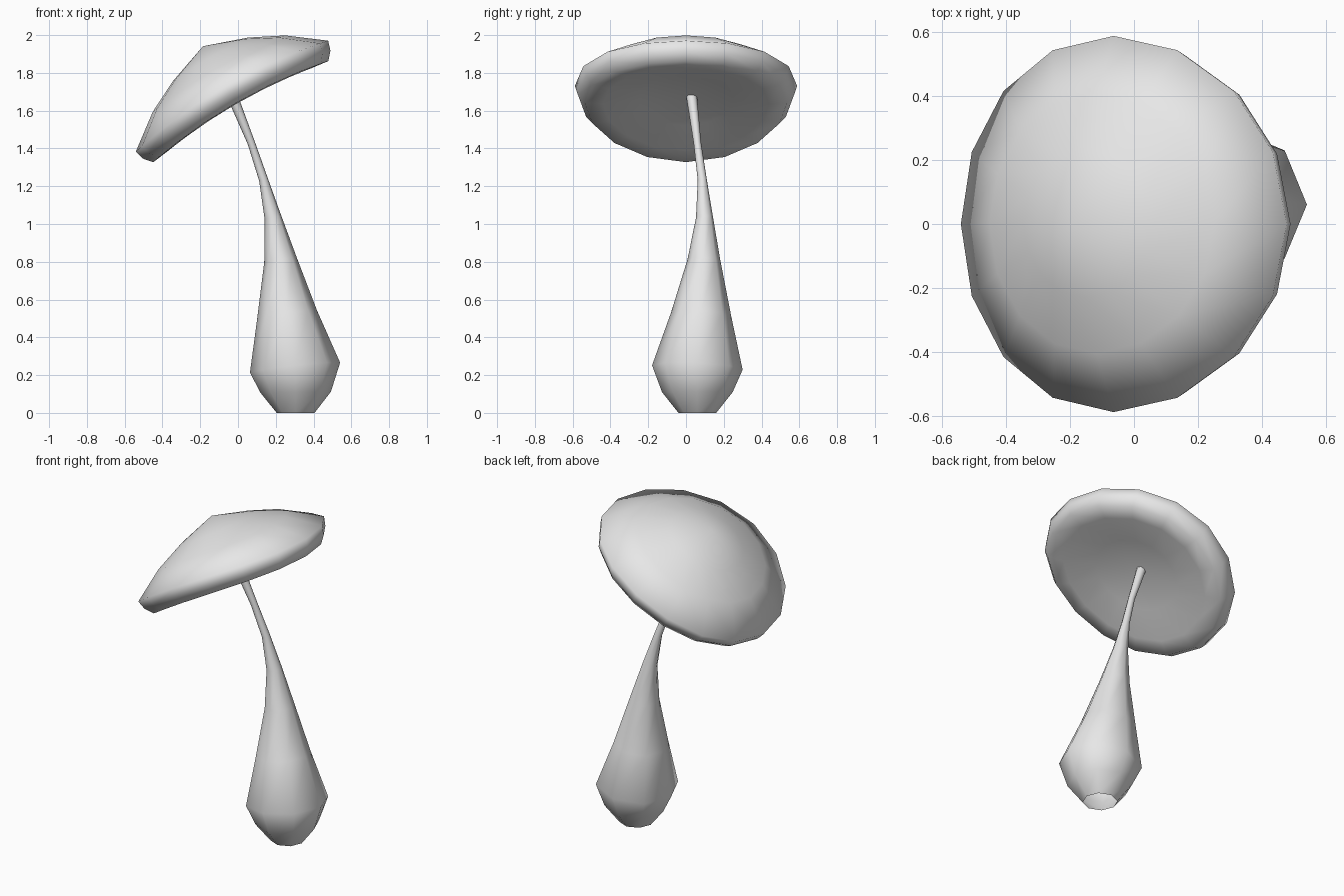
import bpy
import bmesh
from math import cos, sin, pi, radians
from mathutils import Vector, Matrix

cube = bpy.data.objects.get("Cube")
if cube:
    bpy.data.objects.remove(cube, do_unlink=True)

# One plain grey clay colour
grey = bpy.data.materials.new("pale grey")
grey.use_nodes = True
grey.diffuse_color = (0.8, 0.8, 0.8, 1)
grey.node_tree.nodes["Principled BSDF"].inputs["Base Color"].default_value = (0.8, 0.8, 0.8, 1)


def skin(bm, rings):
    """Bridge consecutive rings; a ring with one vertex is a pole."""
    n = max(len(r) for r in rings)
    for a, b in zip(rings, rings[1:]):
        for i in range(n):
            j = (i + 1) % n
            quad = [a[i % len(a)], a[j % len(a)], b[j % len(b)], b[i % len(b)]]
            bm.faces.new(list(dict.fromkeys(quad)))


def finish(bm, name):
    bmesh.ops.recalc_face_normals(bm, faces=bm.faces[:])
    mesh = bpy.data.meshes.new(name)
    bm.to_mesh(mesh)
    bm.free()
    mesh.materials.append(grey)
    for poly in mesh.polygons:
        poly.use_smooth = True
    obj = bpy.data.objects.new(name, mesh)
    bpy.context.collection.objects.link(obj)
    return obj


# Stem: leaning path with a bulbous foot, open underneath (x, y, z, radius)
path = [(.305, .06, 0, .10), (.305, .06, .11, .187), (.302, .06, .24, .24),
        (.26, .08, .52, .16), (.225, .095, .81, .087), (.185, .098, 1.035, .045),
        (.135, .086, 1.235, .024), (.07, .06, 1.43, .02), (-.035, .028, 1.69, .029)]
bm = bmesh.new()
rings = []
for k, (x, y, z, r) in enumerate(path):
    before = Vector(path[max(k - 1, 0)][:3])
    after = Vector(path[min(k + 1, len(path) - 1)][:3])
    turn = Vector((0, 0, 1)).rotation_difference(after - before)
    rings.append([bm.verts.new(Vector((x, y, z)) +
                               turn @ Vector((r * cos(i * pi / 4), r * sin(i * pi / 4), 0)))
                  for i in range(8)])
skin(bm, rings)
finish(bm, "stem")

# Cap: revolved profile from the crown over the rim to the hollow underside
profile = [(0, .40), (.23, .32), (.405, .232), (.588, .094), (.572, .042),
           (.535, 0), (.44, .012), (.25, .06), (0, .09)]
bm = bmesh.new()
rings = []
for r, h in profile:
    ring = []
    for i in range(16 if r else 1):
        y = r * sin(i * pi / 8)
        # the sides curl upward slightly
        ring.append(bm.verts.new((r * cos(i * pi / 8), y, h + .062 * (y / .58) ** 2)))
    rings.append(ring)
skin(bm, rings)
cap = finish(bm, "cap")
cap.data.transform(Matrix.Translation((.015, 0, 1.595)) @ Matrix.Rotation(radians(-30), 4, 'Y'))
